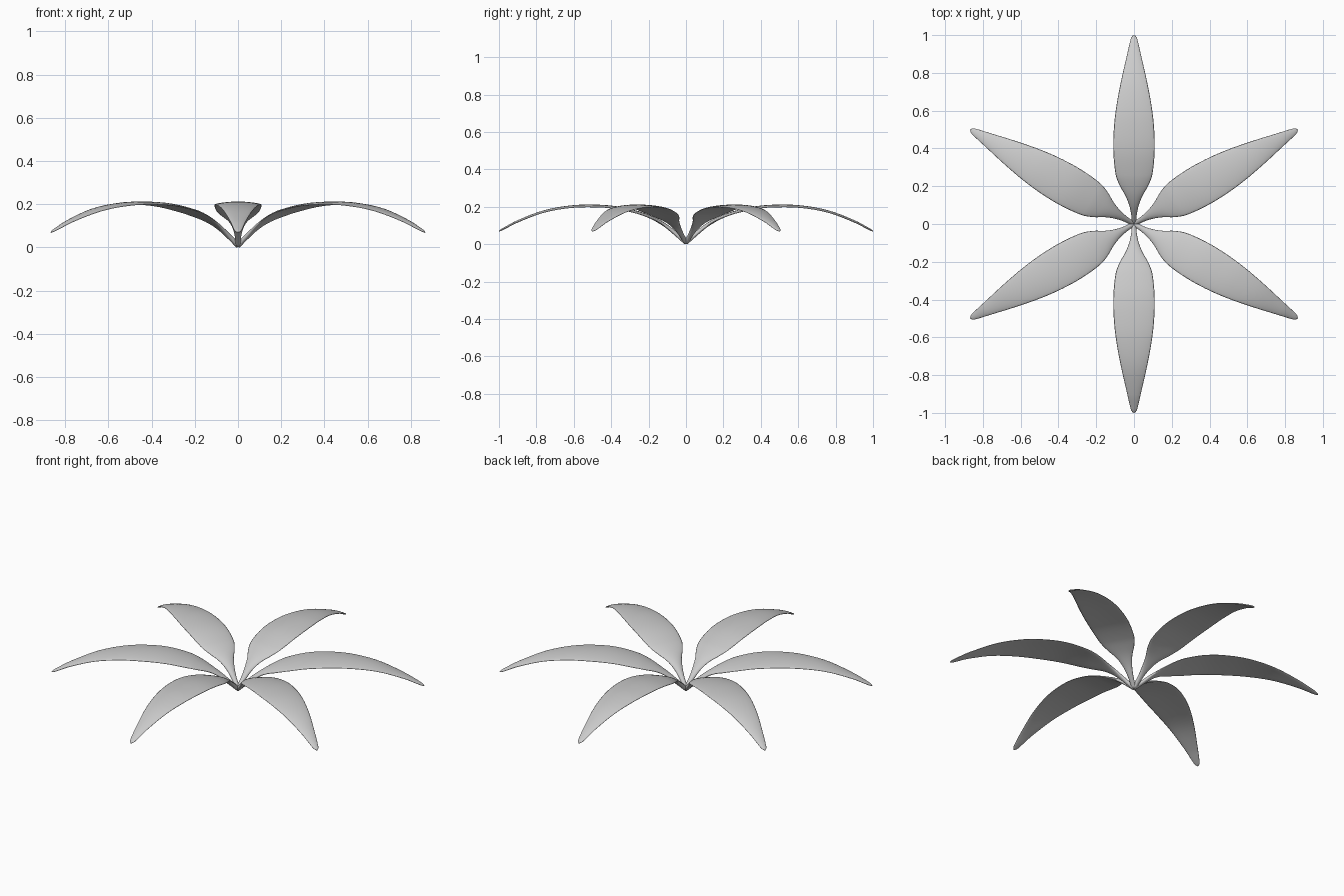
import bpy, math
from mathutils import Vector

if "Cube" in bpy.data.objects:
    bpy.data.objects.remove(bpy.data.objects["Cube"])

# petal profile: radius, centre height, half width, half thickness
PROFILE = [
    (0.000, 0.014, 0.012, 0.012), (0.05, 0.057, 0.015, 0.011),
    (0.10, 0.098, 0.026, 0.010), (0.15, 0.130, 0.046, 0.009),
    (0.20, 0.154, 0.075, 0.008), (0.26, 0.176, 0.097, 0.007),
    (0.38, 0.203, 0.109, 0.006), (0.50, 0.211, 0.107, 0.006),
    (0.62, 0.206, 0.094, 0.006), (0.76, 0.180, 0.068, 0.006),
    (0.90, 0.127, 0.036, 0.006), (0.97, 0.091, 0.020, 0.005),
    (0.99, 0.080, 0.013, 0.004), (1.000, 0.074, 0.003, 0.002),
]
SUB, SIDES = 4, 24


def spline(pts, sub):
    # smooth interpolation through uneven radii
    def slope(i, k):
        a, b = max(i - 1, 0), min(i + 1, len(pts) - 1)
        return (pts[b][k] - pts[a][k]) / (pts[b][0] - pts[a][0])
    out = []
    for i in range(len(pts) - 1):
        p, q = pts[i], pts[i + 1]
        h = q[0] - p[0]
        for s in range(sub):
            t = s / sub
            row = [p[0] + h * t]
            for k in (1, 2, 3):
                row.append((2*t**3 - 3*t**2 + 1) * p[k] + (t**3 - 2*t**2 + t) * h * slope(i, k)
                           + (3*t**2 - 2*t**3) * q[k] + (t**3 - t**2) * h * slope(i + 1, k))
            out.append(row)
    return out + [list(pts[-1])]


def petal_mesh():
    rows = spline(PROFILE, SUB)
    verts, faces = [], []
    for i, (r, z, w, th) in enumerate(rows):
        a, b = rows[max(i - 1, 0)], rows[min(i + 1, len(rows) - 1)]
        tan = Vector((b[0] - a[0], b[1] - a[1])).normalized()
        for j in range(SIDES):
            ang = 2 * math.pi * j / SIDES
            u = math.cos(ang)
            # thin section with a slightly crowned top
            off = th * math.sin(ang) - 0.07 * w * u * u
            verts.append((r - tan.y * off, w * u, z + tan.x * off))
    for i in range(len(rows) - 1):
        for j in range(SIDES):
            k = (j + 1) % SIDES
            faces.append((i*SIDES + j, (i+1)*SIDES + j, (i+1)*SIDES + k, i*SIDES + k))
    faces.append(tuple(range(SIDES)))
    n = (len(rows) - 1) * SIDES
    faces.append(tuple(n + j for j in reversed(range(SIDES))))
    low = min(v[2] for v in verts)
    verts = [(x, y, z - low) for x, y, z in verts]
    me = bpy.data.meshes.new("petal")
    me.from_pydata(verts, [], faces)
    import bmesh
    bm = bmesh.new()
    bm.from_mesh(me)
    bmesh.ops.recalc_face_normals(bm, faces=bm.faces)
    bm.to_mesh(me)
    bm.free()
    me.shade_smooth()
    return me


# six petals around the centre
mesh = petal_mesh()
for n in range(6):
    ob = bpy.data.objects.new(f"petal_{n + 1}", mesh)
    ob.rotation_euler.z = math.radians(30 + 60 * n)
    bpy.context.collection.objects.link(ob)
